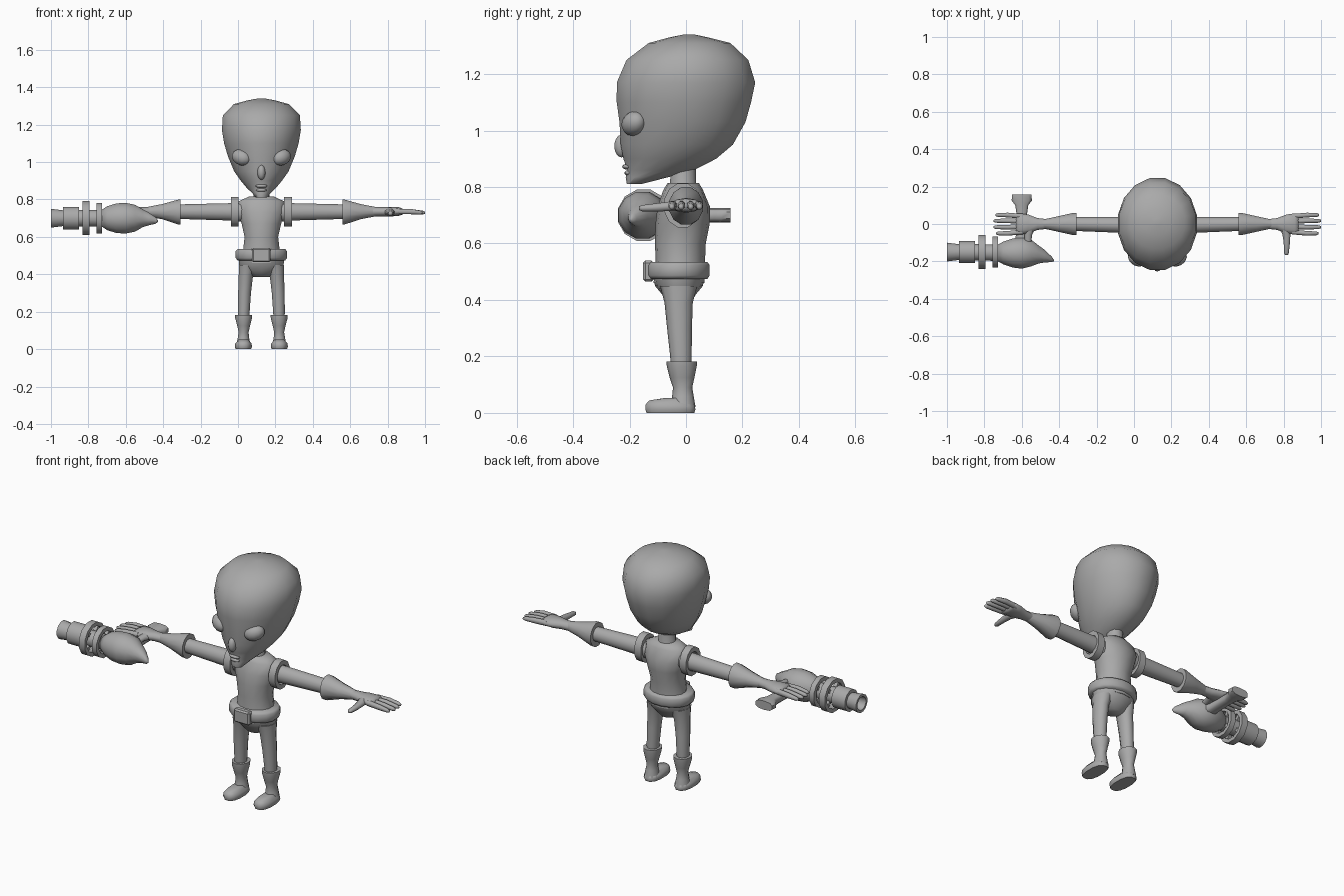
import bpy, bmesh, math
from mathutils import Matrix, Vector

CX = 0.125                       # body centre line
grey = bpy.data.materials.new("grey")
grey.diffuse_color = (0.4, 0.4, 0.4, 1)


def finish(bm, name, angle=50):
    bmesh.ops.recalc_face_normals(bm, faces=bm.faces)
    me = bpy.data.meshes.new(name)
    bm.to_mesh(me)
    bm.free()
    ob = bpy.data.objects.new(name, me)
    bpy.context.collection.objects.link(ob)
    me.materials.append(grey)
    bpy.ops.object.select_all(action='DESELECT')
    ob.select_set(True)
    bpy.context.view_layer.objects.active = ob
    bpy.ops.object.shade_smooth_by_angle(angle=math.radians(angle))
    return ob


def loft(name, axis, rings, n=12, closed=False, angle=50, power=1.0):
    """Skin of ellipses (t, c1, c2, r1, r2) along an axis; closed joins last ring to first."""
    bm = bmesh.new()
    loops = []
    for t, c1, c2, r1, r2 in rings:
        row = []
        for i in range(n):
            a = 2 * math.pi * (i + 0.5) / n
            c, s = math.cos(a), math.sin(a)
            u = c1 + r1 * math.copysign(abs(c) ** power, c)
            v = c2 + r2 * math.copysign(abs(s) ** power, s)
            row.append(bm.verts.new({'x': (t, u, v), 'y': (u, t, v), 'z': (u, v, t)}[axis]))
        loops.append(row)
    pairs = list(zip(loops, loops[1:])) + ([(loops[-1], loops[0])] if closed else [])
    for a, b in pairs:
        for i in range(n):
            j = (i + 1) % n
            bm.faces.new((a[i], a[j], b[j], b[i]))
    if not closed:
        bm.faces.new(loops[0])
        bm.faces.new(loops[-1])
    return finish(bm, name, angle)


def ball(name, pos, size, tilt=0.0, turn=0.0):
    bm = bmesh.new()
    m = (Matrix.Translation(pos) @ Matrix.Rotation(turn, 4, 'Z')
         @ Matrix.Rotation(tilt, 4, 'Y') @ Matrix.Diagonal((*size, 1)))
    bmesh.ops.create_uvsphere(bm, u_segments=12, v_segments=8, radius=1, matrix=m)
    return finish(bm, name, 80)


def ring(name, axis, t0, t1, c, outer, inner):
    """Hollow band between two radii pairs."""
    return loft(name, axis, [(t0, *c, *inner), (t0, *c, *outer), (t1, *c, *outer), (t1, *c, *inner)],
                12, True, 40)


# Head: z, front y, back y, half width
head = [(0.81, -0.21, -0.16, 0.03), (0.835, -0.215, -0.06, 0.05), (0.86, -0.21, 0.03, 0.078),
        (0.90, -0.225, 0.11, 0.112), (0.95, -0.235, 0.17, 0.148), (1.03, -0.24, 0.215, 0.182),
        (1.10, -0.25, 0.235, 0.203), (1.17, -0.25, 0.25, 0.215), (1.25, -0.215, 0.225, 0.21),
        (1.31, -0.135, 0.16, 0.15), (1.33, -0.06, 0.08, 0.075), (1.34, -0.01, 0.03, 0.02)]
loft("head", 'z', [(z, CX, (f + b) / 2, w, (b - f) / 2) for z, f, b, w in head], 16, angle=80)
ball("nose", (CX, -0.228, 0.945), (0.022, 0.026, 0.04))
ball("upper_lip", (CX, -0.208, 0.872), (0.032, 0.018, 0.010))
ball("lower_lip", (CX, -0.203, 0.850), (0.028, 0.015, 0.010))

# Neck and torso
loft("neck", 'z', [(0.76, CX, -0.01, 0.07, 0.06), (0.81, CX, -0.01, 0.045, 0.048),
                   (0.90, CX, -0.01, 0.042, 0.045)])
loft("torso", 'z', [(0.46, CX, -0.025, 0.11, 0.09), (0.53, CX, -0.02, 0.10, 0.087),
                    (0.60, CX, -0.02, 0.092, 0.09), (0.67, CX, -0.012, 0.108, 0.096),
                    (0.73, CX, -0.008, 0.128, 0.093), (0.79, CX, -0.01, 0.125, 0.07),
                    (0.815, CX, -0.01, 0.07, 0.055)], 14, angle=80)
loft("hips", 'z', [(0.385, CX, -0.025, 0.045, 0.04), (0.42, CX, -0.025, 0.105, 0.06),
                   (0.45, CX, -0.025, 0.122, 0.085), (0.49, CX, -0.025, 0.125, 0.092)], 14, angle=80)

# Belt and buckle
belt = [(0.475, 0.13, 0.106), (0.487, 0.14, 0.114), (0.523, 0.14, 0.114), (0.535, 0.13, 0.106)]
loft("belt", 'z', [(z, CX, -0.028, w, d) for z, w, d in belt], 16, angle=60)
bm = bmesh.new()
bmesh.ops.create_cube(bm, size=1, matrix=Matrix.Translation((CX, -0.133, 0.502))
                      @ Matrix.Diagonal((0.10, 0.038, 0.075, 1)))
bmesh.ops.bevel(bm, geom=bm.edges[:], offset=0.008, segments=1, affect='EDGES')
finish(bm, "buckle", 30)

for s, side in ((-1, "right"), (1, "left")):
    X = lambda d: CX + s * d

    ball(side + "_eye", (X(0.107), -0.185, 1.025), (0.056, 0.040, 0.042), -s * 0.35, s * 0.5)

    # Leg
    loft(side + "_leg", 'z', [(0.15, X(0.095), -0.018, 0.03, 0.036), (0.20, X(0.094), -0.018, 0.033, 0.038),
                              (0.30, X(0.09), -0.023, 0.036, 0.044), (0.39, X(0.083), -0.026, 0.04, 0.05),
                              (0.45, X(0.075), -0.026, 0.048, 0.066)], 10, angle=80)
    # Boot shaft and foot
    loft(side + "_boot", 'z', [(0.02, X(0.096), -0.01, 0.04, 0.044), (0.06, X(0.096), -0.011, 0.032, 0.038),
                               (0.09, X(0.095), -0.012, 0.028, 0.034), (0.125, X(0.095), -0.014, 0.036, 0.044),
                               (0.165, X(0.095), -0.015, 0.047, 0.053), (0.182, X(0.095), -0.015, 0.048, 0.054),
                               (0.182, X(0.095), -0.015, 0.032, 0.038)], 10)
    loft(side + "_foot", 'z', [(0, X(0.096), -0.055, 0.042, 0.087), (0.012, X(0.096), -0.055, 0.047, 0.091),
                               (0.03, X(0.096), -0.057, 0.045, 0.088), (0.044, X(0.096), -0.063, 0.032, 0.07),
                               (0.052, X(0.096), -0.04, 0.025, 0.04)], 12, angle=60, power=0.8)

    # Shoulder band, arm and flared cuff
    ring(side + "_shoulder_band", 'x', X(0.122), X(0.163), (-0.012, 0.735), (0.068, 0.081), (0.045, 0.055))
    loft(side + "_arm", 'x', [(X(0.09), -0.008, 0.733, 0.05, 0.055), (X(0.16), -0.005, 0.734, 0.045, 0.048),
                              (X(0.45), 0, 0.735, 0.038, 0.040)])
    loft(side + "_cuff", 'x', [(X(0.435), 0, 0.733, 0.035, 0.038), (X(0.433), 0, 0.733, 0.062, 0.069),
                               (X(0.447), 0, 0.733, 0.062, 0.068), (X(0.53), 0, 0.735, 0.043, 0.042),
                               (X(0.61), 0, 0.735, 0.025, 0.026)])
    # Hand, fingers and thumb
    loft(side + "_palm", 'x', [(X(0.58), 0, 0.735, 0.026, 0.026), (X(0.64), 0, 0.735, 0.033, 0.025),
                               (X(0.69), 0, 0.735, 0.053, 0.026), (X(0.735), 0, 0.736, 0.06, 0.023),
                               (X(0.755), 0, 0.735, 0.054, 0.016)], 10, angle=80)
    for k, y in enumerate((-0.05, -0.017, 0.017, 0.048)):
        tip = (0.862, 0.875, 0.875, 0.865)[k]
        loft(f"{side}_finger_{k + 1}", 'x', [(X(0.72), y * 0.85, 0.736, 0.014, 0.016),
                                             (X(0.80), y, 0.735, 0.0135, 0.015),
                                             (X(tip - 0.012), y, 0.730, 0.011, 0.011),
                                             (X(tip), y, 0.729, 0.006, 0.006)], 8, angle=80)
    loft(side + "_thumb", 'y', [(-0.01, X(0.675), 0.735, 0.03, 0.022), (-0.055, X(0.69), 0.732, 0.023, 0.018),
                                (-0.10, X(0.692), 0.728, 0.018, 0.016), (-0.155, X(0.69), 0.725, 0.014, 0.012),
                                (-0.167, X(0.69), 0.725, 0.008, 0.007)], 8, angle=80)

# Blaster: bulb with a bent tail, rings, hollow barrel and grip
GY, GZ = -0.155, 0.70
loft("blaster_body", 'x', [(-0.73, GY, GZ, 0.045, 0.045), (-0.70, GY, GZ, 0.062, 0.066),
                           (-0.65, GY, GZ, 0.08, 0.082), (-0.60, GY, GZ, 0.087, 0.085),
                           (-0.55, GY, GZ, 0.074, 0.074), (-0.51, GY - 0.008, GZ, 0.05, 0.05),
                           (-0.48, GY - 0.016, GZ - 0.003, 0.036, 0.037),
                           (-0.44, GY - 0.034, GZ - 0.012, 0.015, 0.018),
                           (-0.428, GY - 0.04, GZ - 0.015, 0.004, 0.004)], 12, angle=80)
loft("blaster_core", 'x', [(-0.87, GY + 0.005, GZ, 0.045, 0.045), (-0.70, GY, GZ, 0.045, 0.045)])
for i, (a, b, r) in enumerate(((-0.757, -0.727, 0.085), (-0.832, -0.795, 0.094))):
    ring(f"blaster_ring_{i + 1}", 'x', a, b, (GY + 0.005, GZ), (r, r), (r - 0.022, r - 0.022))
    for k in range(4):           # spokes holding the ring
        ang = math.pi * (k / 2 + 0.25)
        bm = bmesh.new()
        m = (Matrix.Translation(((a + b) / 2, GY + 0.005, GZ)) @ Matrix.Rotation(ang, 4, 'X')
             @ Matrix.Translation((0, 0, 0.053)) @ Matrix.Diagonal((0.02, 0.02, 0.035, 1)))
        bmesh.ops.create_cube(bm, size=1, matrix=m)
        finish(bm, f"blaster_spoke_{i + 1}_{k + 1}", 30)
loft("blaster_barrel", 'x', [(-0.935, GY + 0.005, GZ, 0.06, 0.062), (-0.85, GY + 0.005, GZ, 0.06, 0.062)], angle=40)
muzzle = [(-0.93, 0.025), (-0.93, 0.043), (-1.0, 0.052), (-1.0, 0.038), (-0.94, 0.032)]
loft("blaster_muzzle", 'x', [(x, GY + 0.005, GZ, r, r) for x, r in muzzle], 12, True, 40)
loft("blaster_grip", 'y', [(-0.12, -0.60, 0.70, 0.05, 0.03), (-0.06, -0.60, 0.70, 0.032, 0.026),
                           (0.06, -0.60, 0.70, 0.03, 0.025), (0.10, -0.60, 0.70, 0.036, 0.025),
                           (0.125, -0.60, 0.70, 0.056, 0.026), (0.157, -0.60, 0.70, 0.054, 0.025)],
     10, angle=50, power=0.7)
